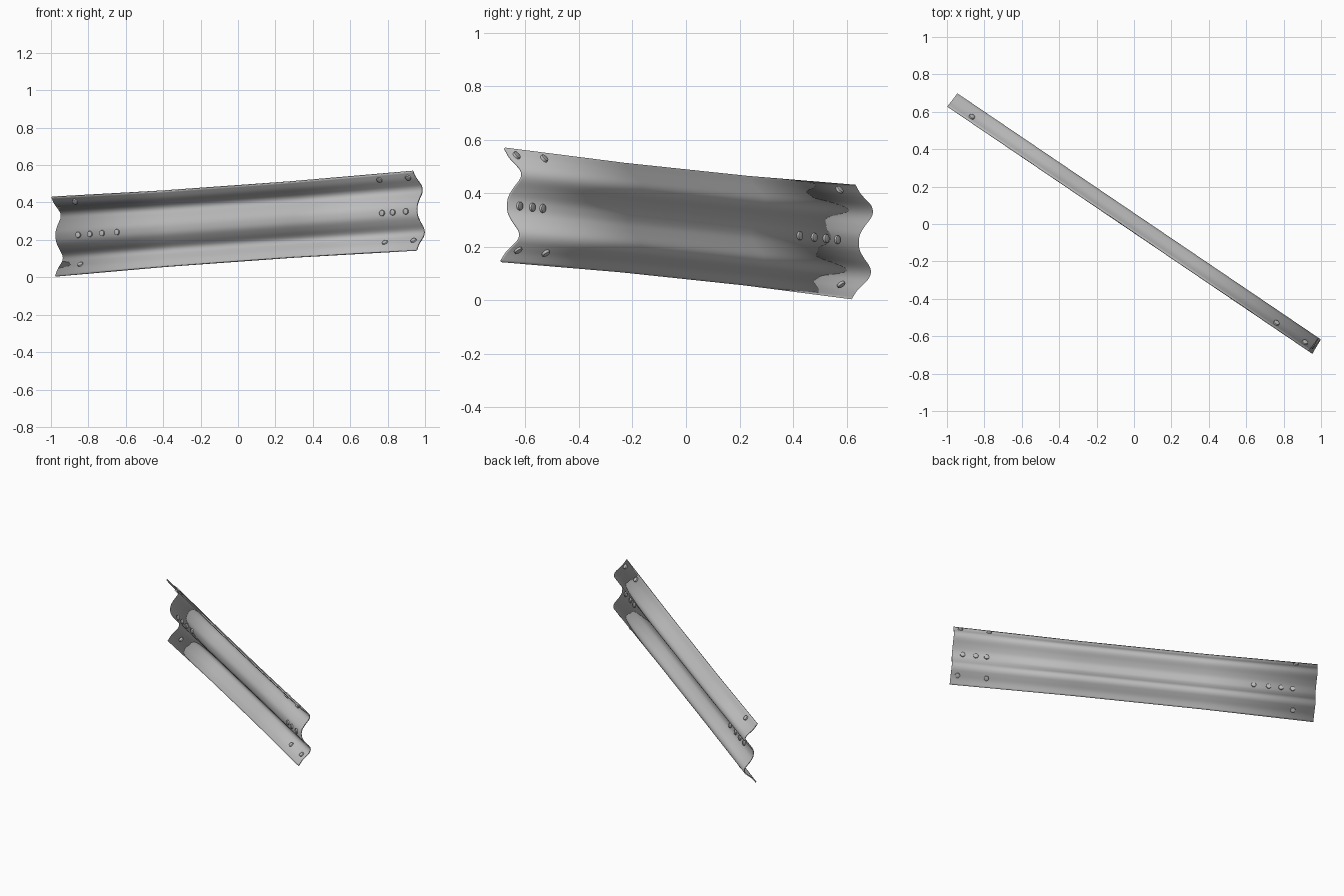
import bpy, bmesh, math
from mathutils import Vector, Matrix

cube = bpy.data.objects.get("Cube")
if cube:
    bpy.data.objects.remove(cube, do_unlink=True)

# Single galvanised grey
steel = bpy.data.materials.new("galvanised_grey")
steel.use_nodes = True
colour = (0.5, 0.5, 0.5, 1)
steel.diffuse_color = colour
steel.node_tree.nodes["Principled BSDF"].inputs["Base Color"].default_value = colour

# Rail frame: local x along the rail, y to the back, z across the face
YAW, PITCH = math.radians(-34.1), math.radians(-3.4)
FRAME = (Matrix.Translation((0, 0, 0.287)) @ Matrix.Rotation(YAW, 4, 'Z')
         @ Matrix.Rotation(PITCH, 4, 'Y'))
HALF = 1.168
THICK = 0.008

# Half of the double-wave section as (height, depth), mirrored below
half = [(0.212, -0.037), (0.178, -0.012), (0.152, 0.018), (0.133, 0.038), (0.113, 0.045),
        (0.092, 0.038), (0.062, 0.012), (0.03, -0.009), (0, -0.014)]
control = [Vector(p) for p in half] + [Vector((-h, d)) for h, d in half[-2::-1]]


def smooth_path(pts, steps=4):
    """Catmull-Rom curve through the points."""
    ends = [2 * pts[0] - pts[1]] + pts + [2 * pts[-1] - pts[-2]]
    out = []
    for a, b, c, d in zip(ends, ends[1:], ends[2:], ends[3:]):
        for i in range(steps):
            t = i / steps
            out.append(0.5 * (2 * b + (c - a) * t + (2 * a - 5 * b + 4 * c - d) * t ** 2
                              + (3 * b - a - 3 * c + d) * t ** 3))
    return out + [pts[-1]]


section = smooth_path(control)


def add_object(name, bm):
    mesh = bpy.data.meshes.new(name)
    bmesh.ops.recalc_face_normals(bm, faces=bm.faces)
    bm.to_mesh(mesh)
    bm.free()
    mesh.materials.append(steel)
    ob = bpy.data.objects.new(name, mesh)
    bpy.context.collection.objects.link(ob)
    ob.matrix_world = FRAME
    bpy.ops.object.select_all(action='DESELECT')
    ob.select_set(True)
    bpy.context.view_layer.objects.active = ob
    bpy.ops.object.shade_smooth_by_angle(angle=math.radians(40))
    return ob


# Corrugated beam, slightly narrower between its thirds
bm = bmesh.new()
rows = []
for s, width in [(-HALF, 1), (-0.45, 0.955), (0.37, 0.955), (HALF, 1)]:
    rows.append([bm.verts.new((s, p.y, p.x * width)) for p in section])
for r0, r1 in zip(rows, rows[1:]):
    for i in range(len(section) - 1):
        bm.faces.new((r0[i], r0[i + 1], r1[i + 1], r1[i]))
beam = add_object("rail_beam", bm)
solid = beam.modifiers.new("sheet_thickness", 'SOLIDIFY')
solid.thickness = THICK
solid.offset = 0


def surface(h):
    """Point on the section at a height, and its backward normal."""
    for a, b in zip(section, section[1:]):
        if b.x <= h <= a.x:
            p = a.lerp(b, (a.x - h) / (a.x - b.x))
            tangent = (a - b).normalized()
            return Vector((0, p.y, p.x)), Vector((0, tangent.x, -tangent.y))


# Bolts through the sheet, with a low head on both sides
def add_bolts(name, h, places):
    bm = bmesh.new()
    point, normal = surface(h)
    turn = normal.to_track_quat('Z', 'Y').to_matrix().to_4x4()
    for s in places:
        place = Matrix.Translation(point + Vector((s, 0, 0))) @ turn
        bmesh.ops.create_cone(bm, cap_ends=True, segments=16, radius1=0.016, radius2=0.016,
                              depth=0.026, matrix=place)
    rims = [e for e in bm.edges if any(len(f.verts) > 4 for f in e.link_faces)]
    bmesh.ops.bevel(bm, geom=rims, offset=0.003, segments=2, affect='EDGES', profile=0.5)
    add_object(name, bm)


add_bolts("splice_bolts_middle", 0.0, (-1.02, -0.945, -0.866, -0.77, 0.946, 1.015, 1.1))
add_bolts("splice_bolts_upper", 0.183, (-1.03, 0.94, 1.125))
add_bolts("splice_bolts_lower", -0.162, (-1.03, 0.94, 1.125))
